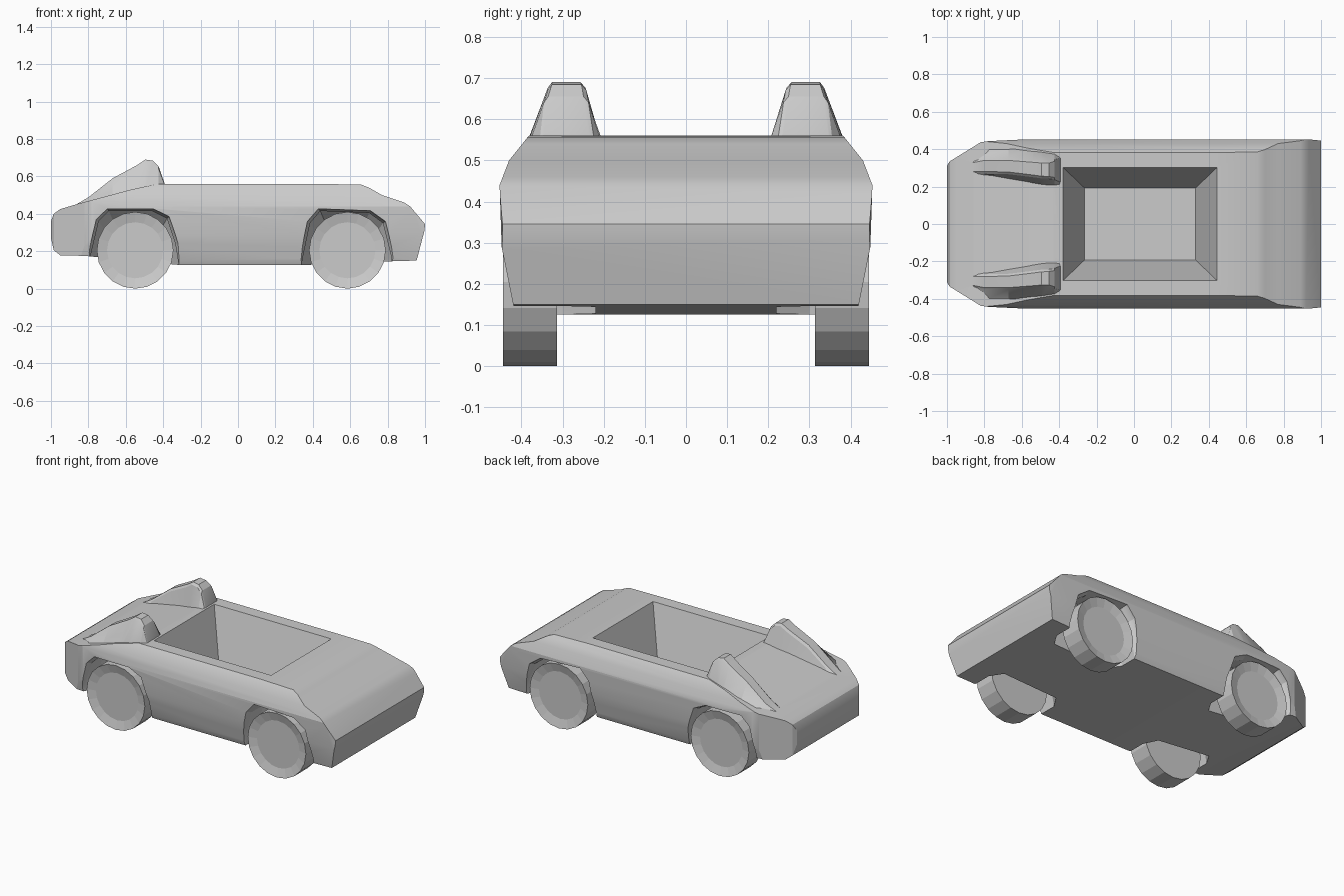
import bpy, bmesh, math

if "Cube" in bpy.data.objects:
    bpy.data.objects.remove(bpy.data.objects["Cube"])


def loft(name, rings):
    """Skin a list of equal-length point rings and cap both ends."""
    bm = bmesh.new()
    vs = [[bm.verts.new(p) for p in r] for r in rings]
    n = len(rings[0])
    for a, b in zip(vs, vs[1:]):
        for i in range(n):
            j = (i + 1) % n
            bm.faces.new((a[i], a[j], b[j], b[i]))
    bm.faces.new(vs[0])
    bm.faces.new(vs[-1])
    bmesh.ops.recalc_face_normals(bm, faces=bm.faces)
    me = bpy.data.meshes.new(name)
    bm.to_mesh(me)
    bm.free()
    ob = bpy.data.objects.new(name, me)
    bpy.context.collection.objects.link(ob)
    return ob


def boolean(target, other, op):
    mod = target.modifiers.new("bool", 'BOOLEAN')
    mod.operation, mod.solver, mod.object = op, 'EXACT', other
    bpy.context.view_layer.objects.active = target
    bpy.ops.object.modifier_apply(modifier=mod.name)
    bpy.data.objects.remove(other)


def smooth(ob, angle):
    bpy.ops.object.select_all(action='DESELECT')
    ob.select_set(True)
    bpy.context.view_layer.objects.active = ob
    bpy.ops.object.shade_smooth_by_angle(angle=math.radians(angle))


def mirrored(half):
    return half + [(a, -b) for a, b in reversed(half)]


# Body: side profile trimmed by the cross-section and by the plan outline
side = [(-1, .27), (-1, .36), (-.985, .40), (-.95, .425), (-.85, .455),
        (-.57, .53), (-.43, .56), (.42, .56), (.66, .556), (.70, .54),
        (.77, .50), (.89, .46), (.92, .44), (1, .345), (.997, .31),
        (.955, .15), (.84, .147), (.33, .125), (-.30, .125), (-.82, .175),
        (-.95, .178), (-.985, .205)]
body = loft("car_body", [[(x, y, z) for x, z in side] for y in (-.6, .6)])

section = mirrored([(.08, .39), (.15, .42), (.29, .448), (.44, .453),
                    (.50, .43), (.56, .382), (.75, .30)])
boolean(body, loft("section", [[(x, y, z) for z, y in section]
                               for x in (-1.2, 1.2)]), 'INTERSECT')

plan = mirrored([(-1.02, .28), (-.985, .335), (-.82, .437), (-.78, .443),
                 (-.42, .46), (.9, .456), (1.02, .444)])
boolean(body, loft("plan", [[(x, y, z) for x, y in plan]
                            for z in (0, .9)]), 'INTERSECT')

# Twin fairings behind the cockpit: x, base z, top z, inner/outer y at base and top
fin = [(-.393, .54, .563, .205, .23, .355, .38),
       (-.425, .53, .655, .198, .243, .345, .385),
       (-.455, .53, .684, .202, .248, .336, .387),
       (-.495, .53, .690, .208, .250, .336, .390),
       (-.54, .52, .660, .215, .256, .340, .395),
       (-.67, .48, .590, .235, .272, .350, .415),
       (-.80, .45, .488, .245, .275, .350, .410),
       (-.90, .42, .430, .250, .275, .330, .355)]
for s in (-1, 1):
    rings = []
    for x, zb, zt, ib, it, ot, o in fin:
        c = min(.014, (zt - zb) * .3)
        rings.append([(x, s * y, z) for y, z in
                      [(ib, zb), (it - .006, zt - c), (it + .006, zt),
                       (ot - .010, zt), (ot, zt - c), (o, zb)]])
    boolean(body, loft("fairing", rings), 'UNION')

# Wheel arches with a chamfered lip
rear_arch = [(-.79, .08), (-.785, .19), (-.745, .36), (-.69, .415), (-.46, .415),
             (-.38, .375), (-.335, .24), (-.31, .08)]
front_arch = [(.335, .08), (.345, .16), (.385, .35), (.44, .415), (.70, .405),
              (.775, .35), (.82, .17), (.825, .08)]
for arch, cx in ((rear_arch, -.55), (front_arch, .585)):
    for s in (-1, 1):
        rings = [[(cx + (x - cx) * k, s * y, .08 + (z - .08) * kz)
                  for x, z in arch]
                 for y, k, kz in ((.22, .8, .8), (.30, 1, 1), (.41, 1, 1),
                                  (.435, 1.06, 1.03), (.50, 1.10, 1.05))]
        boolean(body, loft("arch", rings), 'DIFFERENCE')

# Cockpit: tapered open tub
tub = []
for z, x0, x1, y in ((.20, -.265, .33, .193), (.56, -.38, .445, .303),
                     (.60, -.38, .445, .303)):
    tub.append([(x0, -y, z), (x1, -y, z), (x1, y, z), (x0, y, z)])
boolean(body, loft("tub", tub), 'DIFFERENCE')
smooth(body, 22)

# Wheels: low-poly discs with a shallow dished face
for cx, tag in ((-.55, "rear"), (.585, "front")):
    for s, hand in ((-1, "right"), (1, "left")):
        rings = [[(cx + r * math.cos(2 * math.pi * i / 20), s * y,
                   .205 + r * math.sin(2 * math.pi * i / 20))
                  for i in range(20)]
                 for y, r in ((.313, .205), (.445, .205), (.43, .15))]
        smooth(loft(f"{tag}_{hand}_wheel", rings), 3)
